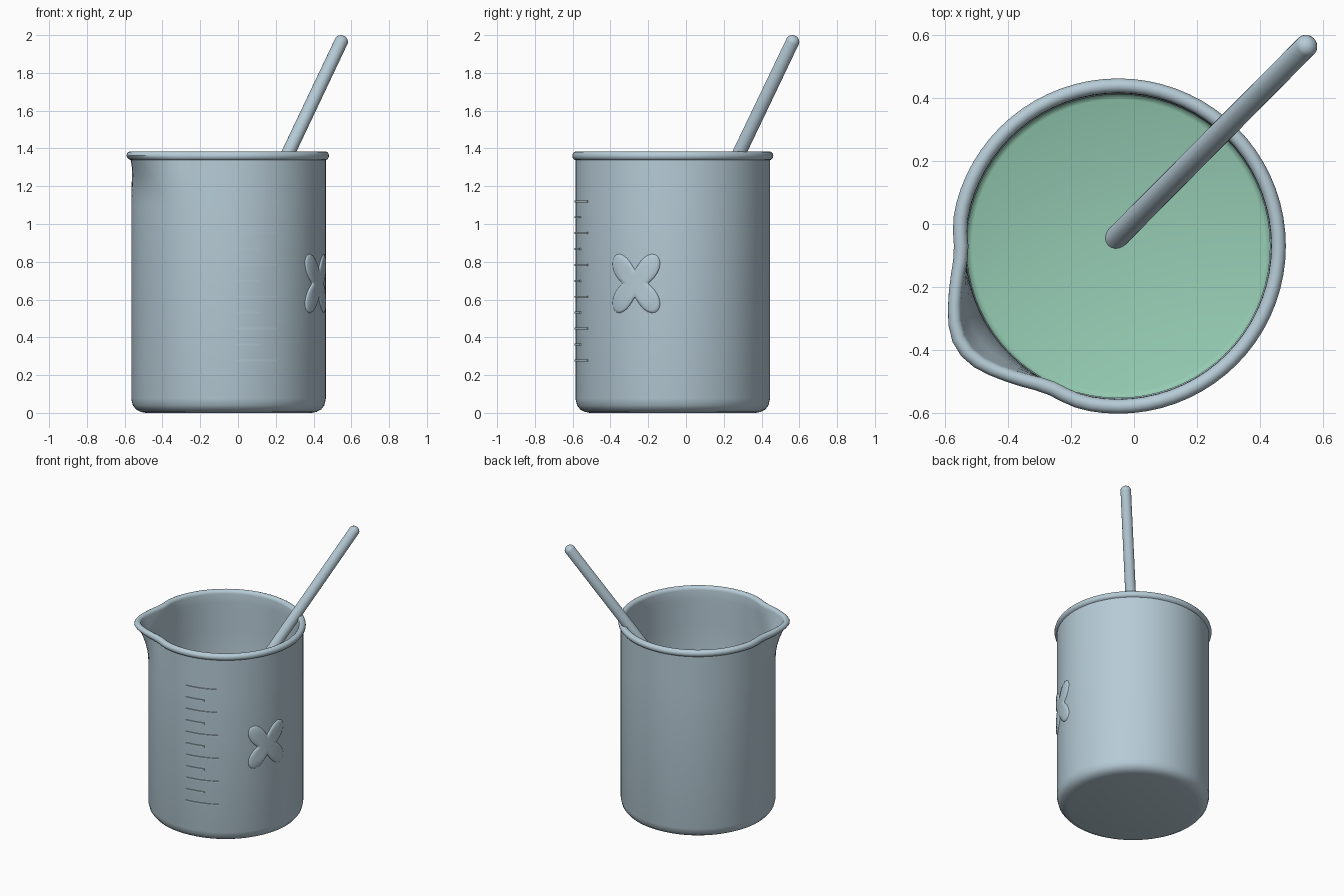
import bpy, bmesh, math
from mathutils import Vector

if "Cube" in bpy.data.objects:
    bpy.data.objects.remove(bpy.data.objects["Cube"])

CX, CY, R = -0.05, -0.07, 0.515      # vessel axis and outer radius
LIQUID_Z = 0.71


def material(name, color):
    m = bpy.data.materials.new(name)
    m.diffuse_color = (*color, 1)
    m.use_nodes = True
    m.node_tree.nodes["Principled BSDF"].inputs["Base Color"].default_value = m.diffuse_color
    return m


GLASS = material("pale blue grey", (0.47, 0.60, 0.675))
GREEN = material("soft green", (0.30, 0.60, 0.45))


def finish(name, bm, mat, angle=40):
    bmesh.ops.remove_doubles(bm, verts=bm.verts, dist=1e-5)
    bmesh.ops.recalc_face_normals(bm, faces=bm.faces)
    me = bpy.data.meshes.new(name)
    bm.to_mesh(me)
    bm.free()
    me.materials.append(mat)
    ob = bpy.data.objects.new(name, me)
    bpy.context.collection.objects.link(ob)
    bpy.ops.object.select_all(action='DESELECT')
    ob.select_set(True)
    bpy.context.view_layer.objects.active = ob
    bpy.ops.object.shade_smooth_by_angle(angle=math.radians(angle))
    return ob


def on_wall(r, a, z):
    return Vector((CX + r * math.cos(a), CY + r * math.sin(a), z))


def lathe(profile, offset=lambda a, z: 0, seg=72):
    """Revolve (radius, height) points about the vessel axis; ends lie on it."""
    bm = bmesh.new()
    rings = []
    for r, z in profile:
        if r == 0:
            rings.append([bm.verts.new((CX, CY, z))] * seg)
        else:
            rings.append([bm.verts.new(on_wall(r + offset(a, z), a, z))
                          for a in (math.tau * i / seg for i in range(seg))])
    for lo, hi in zip(rings, rings[1:]):
        for i in range(seg):
            j = (i + 1) % seg
            vs = list(dict.fromkeys((lo[i], lo[j], hi[j], hi[i])))
            bm.faces.new(vs)
    return bm


def spout(a, z):
    """Push the wall out into a pouring lip, pinched on both sides."""
    t = min(max((z - 1.1) / 0.26, 0), 1) ** 2
    d = (math.degrees(a) - 213 + 180) % 360 - 180
    bulge = 0.078 * math.exp(-(d / 17) ** 2)
    pinch = 0.013 * math.exp(-((abs(d) - 31) / 8) ** 2)
    return t * (bulge - pinch)


# Beaker: outer wall, rolled rim, inner wall and floor
slope = [1.1, 1.15, 1.2, 1.25, 1.3]
outer = [(0, 0), (0.44, 0), (0.467, 0.006), (0.49, 0.018), (0.507, 0.04), (R, 0.075)]
outer += [(R, z) for z in slope]
rim = [(0.509 + 0.023 * math.cos(a), 1.361 + 0.024 * math.sin(a))
       for a in (math.radians(-75 + 25.5 * i) for i in range(11))]
inner = [(0.485, z) for z in reversed(slope)]
inner += [(0.485, 0.1), (0.46, 0.055), (0.43, 0.045), (0, 0.045)]
finish("beaker", lathe(outer + rim + inner, spout), GLASS)

# Liquid with a raised edge
finish("liquid", lathe([(0, 0.05), (0.43, 0.05), (0.483, 0.11), (0.483, LIQUID_Z + 0.015),
                        (0.476, LIQUID_Z + 0.005), (0.465, LIQUID_Z), (0, LIQUID_Z)]), GREEN)

# Stirring rod with rounded ends
top = Vector((0.545, 0.563, 1.963))
at_liquid = Vector((-0.05, -0.037, LIQUID_Z))
axis = (top - at_liquid).normalized()
foot = top - axis * ((top.z - 0.1) / axis.z)
length = (top - foot).length
bm = bmesh.new()
bmesh.ops.create_uvsphere(bm, u_segments=24, v_segments=12, radius=0.037)
for v in bm.verts:
    if v.co.z > 0.001:
        v.co.z += length
turn = Vector((0, 0, 1)).rotation_difference(axis)
for v in bm.verts:
    v.co = turn @ v.co + foot
finish("stirring_rod", bm, GLASS, 60)

# Raised scale marks, long and short in turn
bm = bmesh.new()
for k in range(11):
    z = 0.278 + 0.0842 * k
    a0, a1 = math.radians(-86), math.radians(-60.5 if k % 2 == 0 else -71)
    n = 6
    sections = [[bm.verts.new(on_wall(r, a0 + (a1 - a0) * i / n, z + dz))
                 for r, dz in ((0.51, -0.005), (0.521, -0.005), (0.521, 0.005), (0.51, 0.005))]
                for i in range(n + 1)]
    for s, t in zip(sections, sections[1:]):
        for i in range(4):
            j = (i + 1) % 4
            bm.faces.new((s[i], s[j], t[j], t[i]))
    bm.faces.new(sections[0])
    bm.faces.new(sections[-1])
finish("scale_marks", bm, GLASS)

# Soft raised patch with four rounded lobes, wrapped on the wall
bm = bmesh.new()
n = 64
middle = math.asin(-0.2 / R)
rings = []
for scale, height in ((1, -0.003), (0.97, 0.004), (0.9, 0.008), (0.6, 0.01), (0.3, 0.01)):
    ring = []
    for i in range(n):
        a = math.tau * i / n
        lobe = abs(math.sin(2 * a)) ** 1.6
        u = scale * (0.075 + 0.105 * lobe) * math.cos(a)
        v = scale * (0.075 + 0.13 * lobe) * math.sin(a)
        ring.append(bm.verts.new(on_wall(R + height, middle + u / R, 0.685 + v)))
    rings.append(ring)
for s, t in zip(rings, rings[1:]):
    for i in range(n):
        j = (i + 1) % n
        bm.faces.new((s[i], s[j], t[j], t[i]))
hub = bm.verts.new(on_wall(R + 0.01, middle, 0.685))
for i in range(n):
    bm.faces.new((rings[-1][i], rings[-1][(i + 1) % n], hub))
finish("raised_patch", bm, GLASS, 60)
